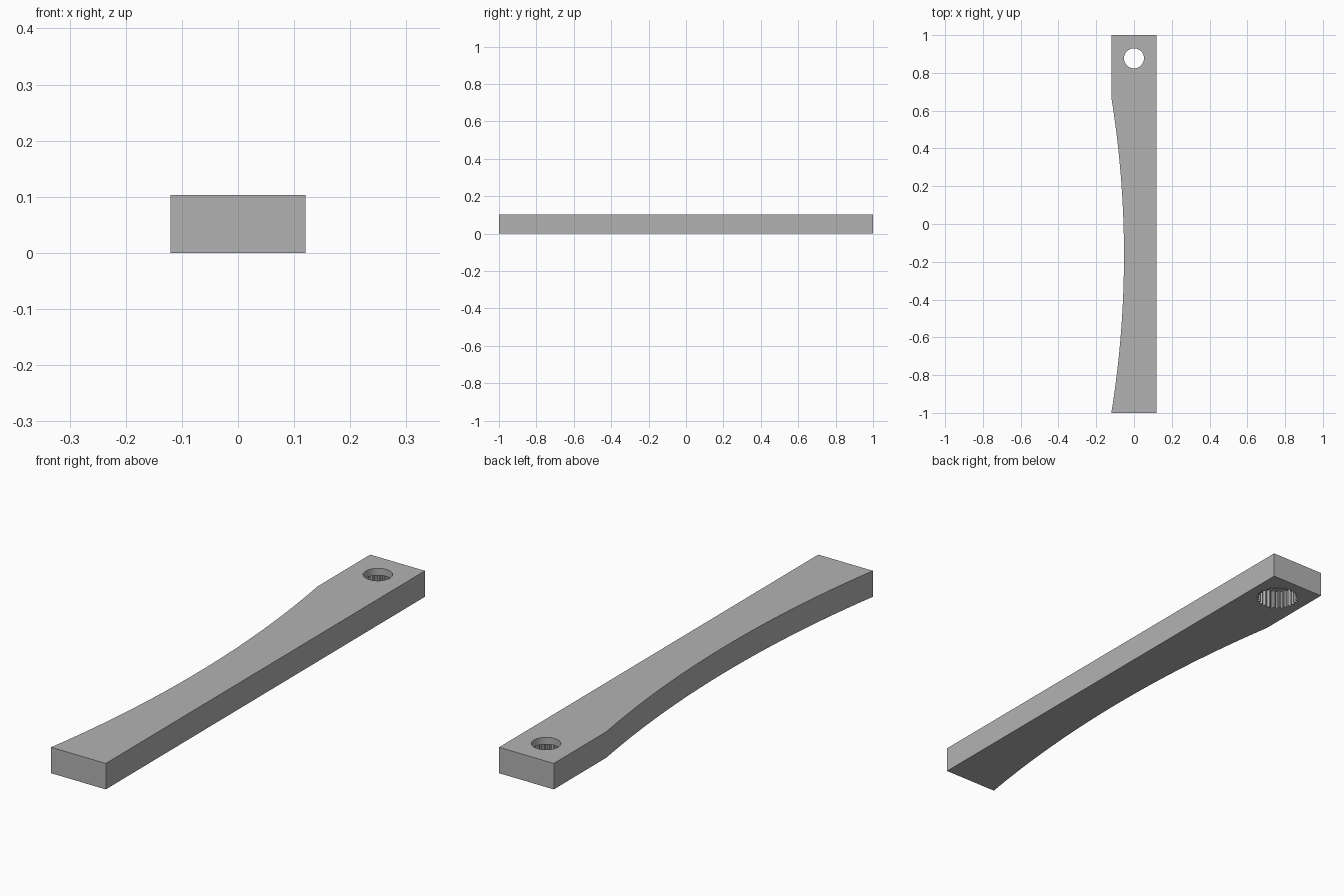
import bpy, bmesh, math

if "Cube" in bpy.data.objects:
    bpy.data.objects.remove(bpy.data.objects["Cube"])

HEIGHT = 0.103      # arm thickness
HALF_W = 0.12       # half the arm width
HOLE_Y = 0.877      # centre of the screw hole and splined socket
SOCKET_TOP = 0.075  # ceiling of the socket
TEETH = 25

grey = bpy.data.materials.new("plain grey")
grey.use_nodes = True
grey.diffuse_color = (0.45, 0.45, 0.45, 1)
bsdf = next(n for n in grey.node_tree.nodes if n.type == 'BSDF_PRINCIPLED')
bsdf.inputs["Base Color"].default_value = grey.diffuse_color
bsdf.inputs["Roughness"].default_value = 0.6


def prism(name, outline, z0, z1):
    """Extrude a counter-clockwise outline from z0 to z1."""
    bm = bmesh.new()
    base = bm.faces.new([bm.verts.new((x, y, z0)) for x, y in outline])
    top = bmesh.ops.extrude_face_region(bm, geom=[base], use_keep_orig=True)
    moved = [v for v in top["geom"] if isinstance(v, bmesh.types.BMVert)]
    bmesh.ops.translate(bm, verts=moved, vec=(0, 0, z1 - z0))
    bmesh.ops.recalc_face_normals(bm, faces=bm.faces)
    mesh = bpy.data.meshes.new(name)
    bm.to_mesh(mesh)
    bm.free()
    mesh.materials.append(grey)
    obj = bpy.data.objects.new(name, mesh)
    bpy.context.collection.objects.link(obj)
    return obj


def ring(radii):
    """Closed outline around the hole centre, one point per radius."""
    step = math.tau / len(radii)
    return [(r * math.cos(i * step), HOLE_Y + r * math.sin(i * step))
            for i, r in enumerate(radii)]


# Arm: straight sides with one long circular scoop on the -x edge
scoop_end, scoop_depth, segments = 0.67, 0.067, 40
half_chord = (scoop_end + 1) / 2
mid_y = (scoop_end - 1) / 2
radius = (half_chord ** 2 + scoop_depth ** 2) / (2 * scoop_depth)
sweep = math.asin(half_chord / radius)
centre_x = -HALF_W + scoop_depth - radius
outline = [(HALF_W, -1), (HALF_W, 1), (-HALF_W, 1)]
for i in range(segments + 1):
    a = sweep * (1 - 2 * i / segments)
    outline.append((centre_x + radius * math.cos(a), mid_y + radius * math.sin(a)))
arm = prism("arm", outline, 0, HEIGHT)

# Screw hole through the top and toothed socket from below
cutters = [
    prism("socket_cutter", ring([0.083, 0.083, 0.073, 0.073] * TEETH), -0.05, SOCKET_TOP),
    prism("hole_cutter", ring([0.053] * 64), SOCKET_TOP - 0.03, HEIGHT + 0.05),
]
bpy.context.view_layer.objects.active = arm
for cutter in cutters:
    cutter.hide_render = True
    cut = arm.modifiers.new(cutter.name, 'BOOLEAN')
    cut.operation = 'DIFFERENCE'
    cut.solver = 'EXACT'
    cut.object = cutter
    bpy.ops.object.modifier_apply(modifier=cut.name)
    bpy.data.objects.remove(cutter)

# Smooth the scoop and hole, keep the edges crisp
bpy.ops.object.select_all(action='DESELECT')
arm.select_set(True)
bpy.ops.object.shade_smooth_by_angle(angle=math.radians(20))
